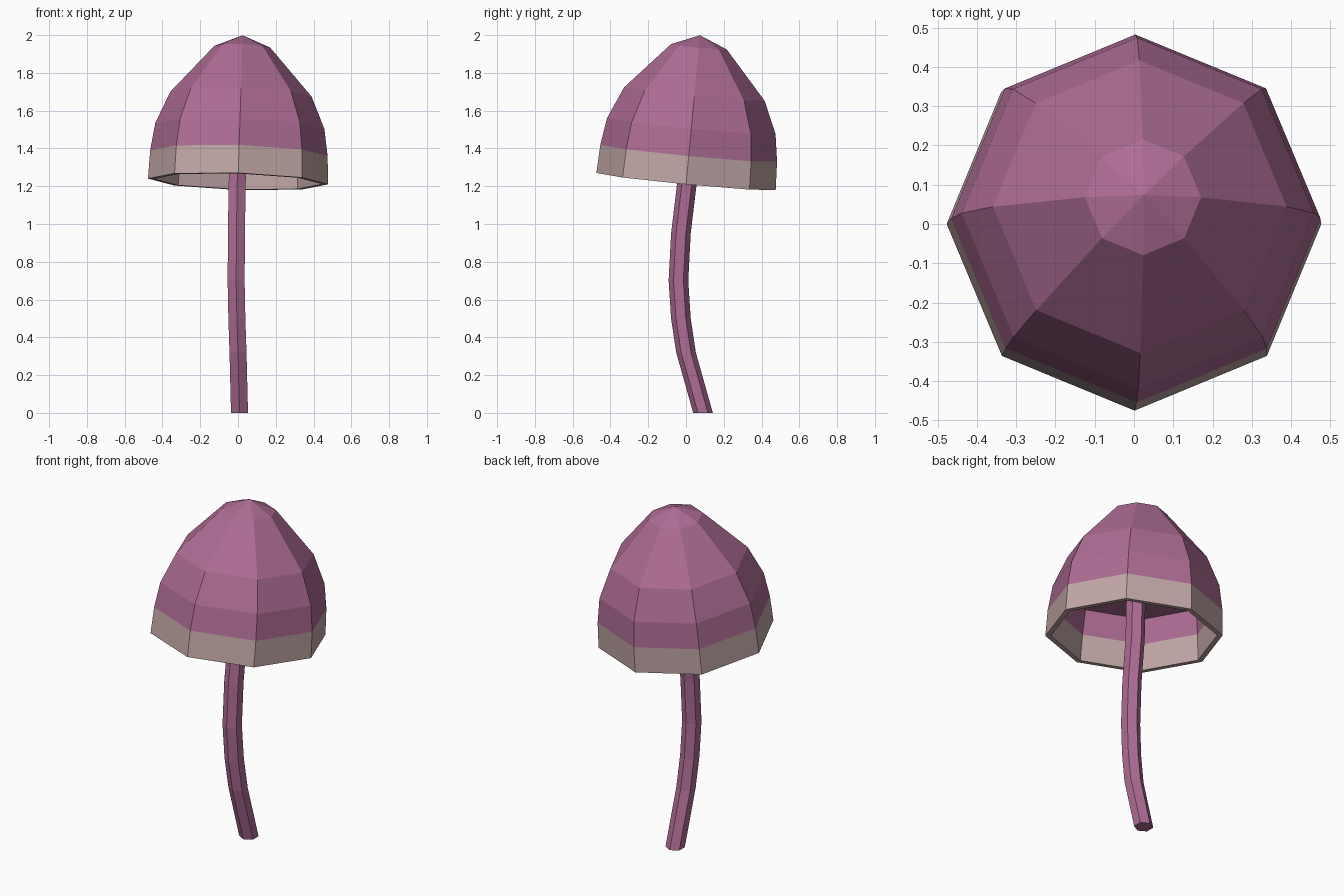
import bpy, bmesh
from math import cos, sin, pi

default = bpy.data.objects.get("Cube")
if default:
    bpy.data.objects.remove(default, do_unlink=True)


def material(name, rgb):
    m = bpy.data.materials.new(name)
    m.use_nodes = True
    m.diffuse_color = (*rgb, 1)
    bsdf = next(n for n in m.node_tree.nodes if n.type == 'BSDF_PRINCIPLED')
    bsdf.inputs["Base Color"].default_value = (*rgb, 1)
    return m


mauve = material("mauve", (0.42, 0.15, 0.295))
pale = material("pale_rose_grey", (0.54, 0.39, 0.385))


def loft(name, rings, sides, phase, materials, pale_spans=()):
    """Skin rings of (x, y, z, radius); both ends are closed."""
    bm = bmesh.new()
    loops = []
    for x, y, z, r in rings:
        angles = [phase + 2 * pi * k / sides for k in range(sides)]
        loops.append([bm.verts.new((x + r * cos(a), y + r * sin(a), z))
                      for a in angles])
    for i, (low, high) in enumerate(zip(loops, loops[1:])):
        for k in range(sides):
            n = (k + 1) % sides
            face = bm.faces.new((low[k], low[n], high[n], high[k]))
            face.material_index = int(i in pale_spans)
    for end, ring in ((loops[0], rings[0]), (loops[-1], rings[-1])):
        if ring[3] > 0:
            bm.faces.new(end)
    bmesh.ops.remove_doubles(bm, verts=bm.verts, dist=0.0001)
    bmesh.ops.recalc_face_normals(bm, faces=bm.faces)
    mesh = bpy.data.meshes.new(name)
    bm.to_mesh(mesh)
    bm.free()
    for m in materials:
        mesh.materials.append(m)
    obj = bpy.data.objects.new(name, mesh)
    bpy.context.collection.objects.link(obj)
    return obj


# Cap: flat ceiling inside, down to the lip, then up the outside to the tip
cap_profile = [(0.42, 0.29), (0.437, 0.15), (0.447, 0.0),
               (0.477, 0.0), (0.47, 0.15), (0.448, 0.295),
               (0.374, 0.465), (0.148, 0.717), (0.0, 0.778)]
cap = loft("mushroom_cap", [(0, 0, h, r) for r, h in cap_profile],
           8, 0, (mauve, pale), pale_spans=(1, 2, 3))
cap.location = (0, 0, 1.225)
cap.rotation_euler = (-0.095, 0.032, 0)

# Stem: six-sided, bending backwards at the foot
stem_path = [(0.008, 0.09, 0), (0.0, 0.0, 0.32), (-0.006, -0.027, 0.5),
             (-0.01, -0.04, 0.7), (-0.008, -0.027, 0.95),
             (-0.005, 0.003, 1.2), (0.008, 0.028, 1.515)]
loft("mushroom_stem", [(*p, 0.052) for p in stem_path], 6, pi / 6, (mauve,))
